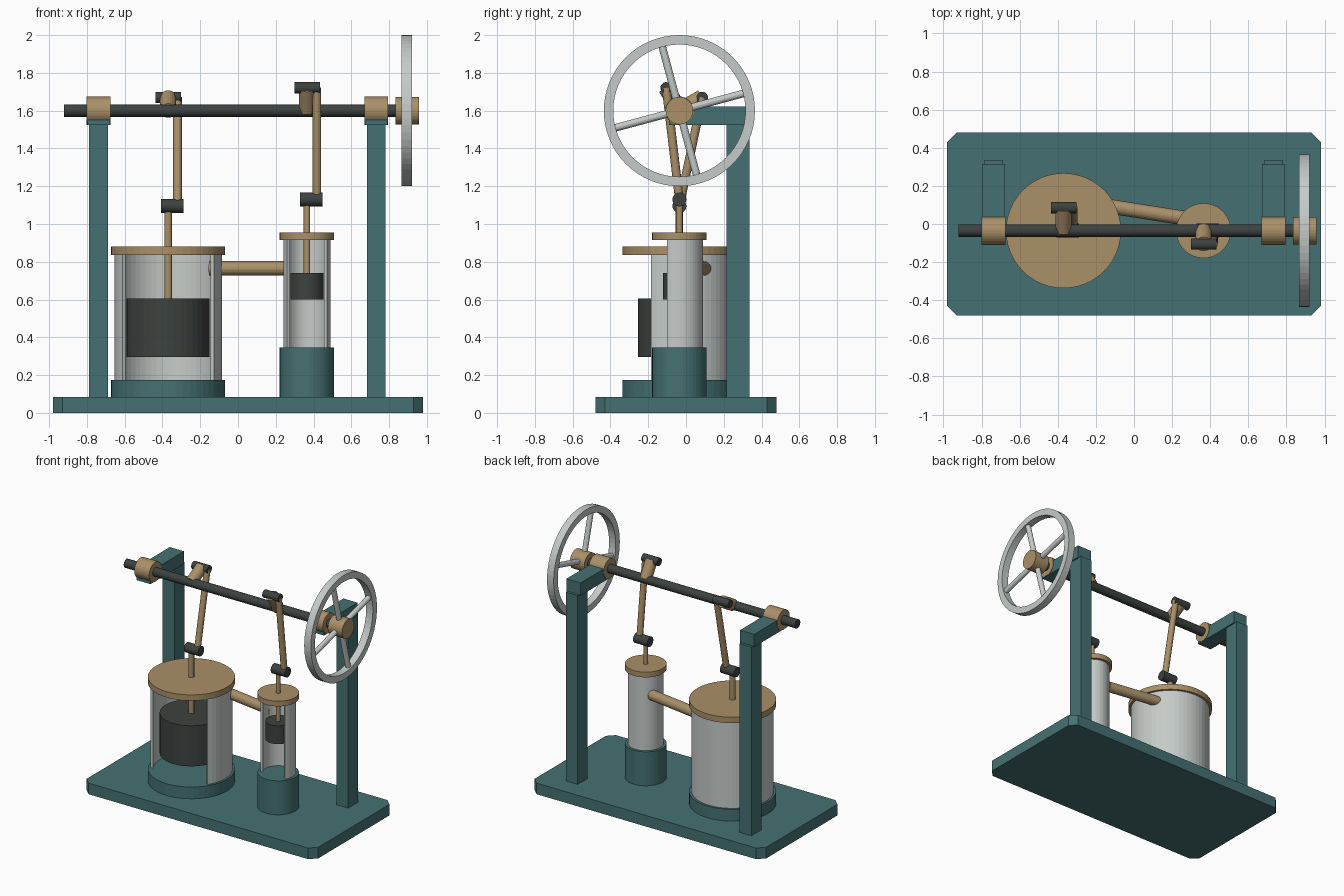
import bpy, bmesh, math
from mathutils import Vector

cube = bpy.data.objects.get("Cube")
if cube:
    bpy.data.objects.remove(cube, do_unlink=True)


def material(name, rgb):
    m = bpy.data.materials.new(name)
    m.use_nodes = True
    m.diffuse_color = (*rgb, 1)
    m.node_tree.nodes["Principled BSDF"].inputs["Base Color"].default_value = (*rgb, 1)
    return m


TEAL = material("teal paint", (0.06, 0.165, 0.17))
BRASS = material("brass", (0.40, 0.28, 0.14))
IRON = material("dark iron", (0.045, 0.055, 0.05))
STEEL = material("pale steel", (0.56, 0.60, 0.58))

AXIS_Y, SHAFT_Z, THROW = -0.035, 1.6, 0.14
BASE_TOP = 0.085


def finish(name, bm, mat):
    bmesh.ops.recalc_face_normals(bm, faces=bm.faces)
    mesh = bpy.data.meshes.new(name)
    bm.to_mesh(mesh)
    bm.free()
    mesh.materials.append(mat)
    obj = bpy.data.objects.new(name, mesh)
    bpy.context.collection.objects.link(obj)
    return obj


def rod(name, a, b, r, mat, sides=32):
    """Cylinder from point a to point b."""
    a, b = Vector(a), Vector(b)
    bm = bmesh.new()
    bmesh.ops.create_cone(bm, cap_ends=True, segments=sides, radius1=r,
                          radius2=r, depth=(b - a).length)
    obj = finish(name, bm, mat)
    obj.location = (a + b) / 2
    obj.rotation_euler = (b - a).to_track_quat('Z', 'Y').to_euler()
    return obj


def box(name, lo, hi, mat, chamfer=0):
    bm = bmesh.new()
    bmesh.ops.create_cube(bm, size=1)
    lo, hi = Vector(lo), Vector(hi)
    for v in bm.verts:
        v.co = (lo + hi) / 2 + v.co * (hi - lo)
    if chamfer:
        upright = [e for e in bm.edges
                   if abs(e.verts[0].co.z - e.verts[1].co.z) > 0.01]
        bmesh.ops.bevel(bm, geom=upright, offset=chamfer, segments=1, affect='EDGES')
    return finish(name, bm, mat)


def sweep(name, profile, start, angle, steps, mat):
    """Turn a closed (radius, height) profile about z, fully or in part."""
    bm = bmesh.new()
    full = angle >= 2 * math.pi
    rings = []
    for i in range(steps if full else steps + 1):
        t = start + angle * i / steps
        rings.append([bm.verts.new((r * math.cos(t), r * math.sin(t), h))
                      for r, h in profile])
    n = len(profile)
    for i in range(steps):
        p, q = rings[i], rings[(i + 1) % len(rings)]
        for j in range(n):
            k = (j + 1) % n
            bm.faces.new((p[j], p[k], q[k], q[j]))
    if not full:
        bm.faces.new(rings[0])
        bm.faces.new(rings[-1])
    return finish(name, bm, mat)


def band(inner, outer, low, high):
    return [(inner, low), (outer, low), (outer, high), (inner, high)]


# Base plate
box("base_plate", (-0.98, -0.48, 0), (0.98, 0.48, BASE_TOP), TEAL, 0.05)

# Posts, bracket arms and bearings
for side, x in (("right", -0.738), ("left", 0.732)):
    box(side + "_post", (x - 0.05, 0.215, BASE_TOP), (x + 0.05, 0.335, 1.53), TEAL)
    box(side + "_arm", (x - 0.06, -0.09, 1.525), (x + 0.06, 0.315, 1.622), TEAL)
    rod(side + "_bearing", (x - 0.063, AXIS_Y, SHAFT_Z),
        (x + 0.063, AXIS_Y, SHAFT_Z), 0.075, BRASS)


# One cylinder with its piston, rods and crank
def engine(name, x, collar_r, collar_top, wall_in, wall_out, lid_low, lid_top,
           piston_r, piston_low, piston_top, rod_r, cross_z, crank_deg, pin_x):
    def at(z, dx=0.0):
        return (x + dx, AXIS_Y, z)

    rod(name + "_collar", at(BASE_TOP), at(collar_top), collar_r, TEAL, 48)
    gap = math.radians(32)
    wall = sweep(name + "_wall", band(wall_in, wall_out, collar_top, lid_low),
                 -gap, math.pi + 2 * gap, 36, STEEL)
    wall.location = at(0)
    rod(name + "_lid", at(lid_low), at(lid_top), collar_r, BRASS, 48)
    rod(name + "_piston", at(piston_low), at(piston_top), piston_r, IRON, 40)
    rod(name + "_piston_rod", at(piston_top), at(cross_z), rod_r, BRASS, 20)
    rod(name + "_crosshead", at(cross_z, -0.038), at(cross_z, 0.082), 0.037, IRON, 20)
    t = math.radians(crank_deg)
    pin_y = AXIS_Y + THROW * math.cos(t)
    pin_z = SHAFT_Z + THROW * math.sin(t)
    rod(name + "_crank_arm", at(SHAFT_Z), (x, pin_y, pin_z), 0.043, BRASS, 24)
    rod(name + "_crank_pin", (x - 0.066, pin_y, pin_z),
        (x + 0.068, pin_y, pin_z), 0.03, IRON, 20)
    rod(name + "_connecting_rod", at(cross_z, pin_x), (x + pin_x, pin_y, pin_z),
        0.023, BRASS, 20)


engine("large", -0.37, 0.302, 0.175, 0.265, 0.285, 0.835, 0.88,
       0.22, 0.295, 0.605, 0.02, 1.095, 30, 0.05)
engine("small", 0.365, 0.144, 0.345, 0.106, 0.124, 0.915, 0.955,
       0.088, 0.6, 0.74, 0.017, 1.13, 120, 0.052)

# Transfer pipe between the cylinders
rod("transfer_pipe", (-0.15, 0.096, 0.765), (0.27, 0.03, 0.765), 0.038, BRASS, 24)

# Shaft and flywheel
WHEEL_X = 0.893
rod("main_shaft", (-0.92, AXIS_Y, SHAFT_Z), (0.94, AXIS_Y, SHAFT_Z), 0.033, IRON)
rod("flywheel_hub", (0.835, AXIS_Y, SHAFT_Z), (0.957, AXIS_Y, SHAFT_Z), 0.073, BRASS)
rim = sweep("flywheel_rim", band(0.35, 0.4, -0.028, 0.028), 0, 2 * math.pi, 64, STEEL)
rim.location = (WHEEL_X, AXIS_Y, SHAFT_Z)
rim.rotation_euler = (0, math.pi / 2, 0)
for i in range(4):
    t = math.radians(15 + 90 * i)
    c, s = math.cos(t), math.sin(t)
    rod("flywheel_spoke_%d" % (i + 1),
        (WHEEL_X, AXIS_Y + 0.05 * c, SHAFT_Z + 0.05 * s),
        (WHEEL_X, AXIS_Y + 0.36 * c, SHAFT_Z + 0.36 * s), 0.02, STEEL, 12)
